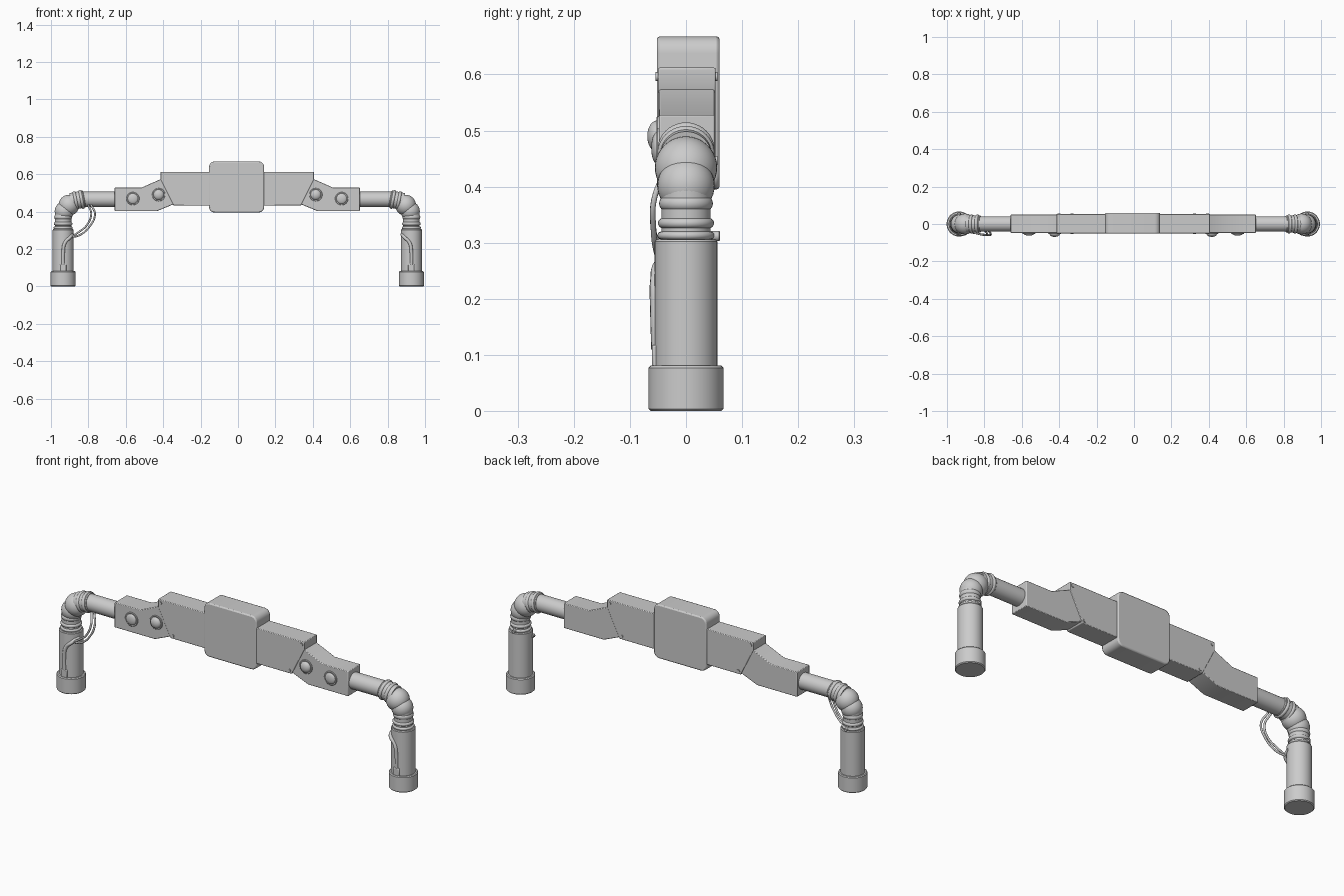
import bpy
import bmesh
import math
from mathutils import Vector

cube = bpy.data.objects.get("Cube")
if cube:
    bpy.data.objects.remove(cube, do_unlink=True)

SHIFT = -0.004  # the pair of arms is centred slightly off x = 0


def add_object(name, bm, angle=35):
    bmesh.ops.recalc_face_normals(bm, faces=bm.faces)
    mesh = bpy.data.meshes.new(name)
    bm.to_mesh(mesh)
    bm.free()
    obj = bpy.data.objects.new(name, mesh)
    bpy.context.collection.objects.link(obj)
    bpy.ops.object.select_all(action='DESELECT')
    bpy.context.view_layer.objects.active = obj
    obj.select_set(True)
    bpy.ops.object.shade_smooth_by_angle(angle=math.radians(angle))
    return obj


def prism(name, outline, y0, y1, bevel):
    """Extrude an x-z outline along y and soften its edges."""
    bm = bmesh.new()
    face = bm.faces.new([bm.verts.new((x, y0, z)) for x, z in outline])
    made = bmesh.ops.extrude_face_region(bm, geom=[face])["geom"]
    moved = [v for v in made if isinstance(v, bmesh.types.BMVert)]
    bmesh.ops.translate(bm, verts=moved, vec=(0, y1 - y0, 0))
    obj = add_object(name, bm)
    mod = obj.modifiers.new("soft_edges", 'BEVEL')
    mod.width = bevel
    mod.segments = 2
    mod.limit_method = 'ANGLE'
    return obj


def lathe(name, profile, origin=(0, 0, 0), axis=(0, 0, 1), steps=40):
    """Spin a radius-height profile around an axis."""
    bm = bmesh.new()
    verts = [bm.verts.new((r, 0, h)) for r, h in profile]
    edges = [bm.edges.new(pair) for pair in zip(verts, verts[1:])]
    bmesh.ops.spin(bm, geom=verts + edges, axis=(0, 0, 1), cent=(0, 0, 0),
                   angle=math.tau, steps=steps)
    bmesh.ops.remove_doubles(bm, verts=bm.verts, dist=0.0001)
    turn = Vector(axis).to_track_quat('Z', 'Y').to_matrix()
    bmesh.ops.rotate(bm, verts=bm.verts, cent=(0, 0, 0), matrix=turn)
    bmesh.ops.translate(bm, verts=bm.verts, vec=origin)
    return add_object(name, bm)


def ring_profile(radius, half, height):
    """Closed rounded band with a bulging rim."""
    arc = [(radius - half + half * math.cos(a), height + half * math.sin(a))
           for a in (math.pi * (i / 8 - 0.5) for i in range(9))]
    return [(0, height - half)] + arc + [(0, height + half)]


def ball(name, center, radius):
    bm = bmesh.new()
    bmesh.ops.create_uvsphere(bm, u_segments=32, v_segments=20, radius=radius)
    bmesh.ops.translate(bm, verts=bm.verts, vec=center)
    return add_object(name, bm)


def cable(name, points, radius):
    data = bpy.data.curves.new(name, 'CURVE')
    data.dimensions = '3D'
    data.bevel_depth = radius
    data.bevel_resolution = 3
    data.use_fill_caps = True
    spline = data.splines.new('BEZIER')
    spline.bezier_points.add(len(points) - 1)
    for bp, co in zip(spline.bezier_points, points):
        bp.co = co
        bp.handle_left_type = bp.handle_right_type = 'AUTO'
    obj = bpy.data.objects.new(name, data)
    bpy.context.collection.objects.link(obj)
    return obj


# Central housing with rounded corners
corner = 0.03
outline = []
for i, (cx, cz) in enumerate([(0.11, 0.638), (-0.125, 0.638),
                              (-0.125, 0.425), (0.11, 0.425)]):
    for k in range(7):
        a = math.pi / 2 * (i + k / 6)
        outline.append((cx + corner * math.cos(a), cz + corner * math.sin(a)))
prism("center_housing", outline, -0.052, 0.06, 0.006)

for side, s in (("left", 1), ("right", -1)):
    def at(x, y, z):
        return (s * x + SHIFT, y, z)

    def mirrored(points):
        return [(s * x + SHIFT, z) for x, z in points]

    # Inner and outer arm plates
    prism(side + "_inner_plate", mirrored([
        (0.12, 0.612), (0.41, 0.612), (0.41, 0.572), (0.34, 0.432),
        (0.12, 0.432)]), -0.05, 0.053, 0.003)
    prism(side + "_outer_plate", mirrored([
        (0.655, 0.528), (0.512, 0.528), (0.408, 0.574), (0.33, 0.52),
        (0.338, 0.44), (0.43, 0.402), (0.655, 0.402)]), -0.048, 0.051, 0.003)

    # Plate screws, passing right through
    for x, z in ((0.396, 0.596), (0.327, 0.447)):
        lathe(side + "_plate_screw",
              [(0, -0.054), (0.008, -0.054), (0.008, 0.056), (0, 0.056)],
              at(x, 0, z), (0, 1, 0), 16)

    # Domed buttons on the front
    for x, z, h in ((0.42, 0.49, 0.021), (0.558, 0.469, 0.014)):
        dome = [(0.028 * math.cos(a), 0.004 + (h - 0.004) * math.sin(a))
                for a in (math.pi / 2 * i / 6 for i in range(6))]
        lathe(side + "_button",
              [(0, -0.004), (0.035, -0.004), (0.035, 0.003), (0.033, 0.005)]
              + dome + [(0, h)], at(x, -0.048, z), (0, -1, 0), 32)

    # Horizontal tube
    lathe(side + "_tube", [(0, 0), (0.041, 0), (0.041, 0.19), (0, 0.19)],
          at(0.835, 0, 0.465), (-s, 0, 0))

    # Elbow balls and the tilted collar
    ball(side + "_lower_elbow", at(0.925, 0, 0.402), 0.051)
    ball(side + "_upper_elbow", at(0.9, 0, 0.434), 0.0555)
    tilt = (-s, 0, 0.2)
    lathe(side + "_collar_sleeve",
          [(0, -0.04), (0.046, -0.04), (0.046, 0.03), (0.042, 0.034), (0, 0.034)],
          at(0.85, 0, 0.461), tilt)
    for h in (-0.014, 0.018):
        lathe(side + "_collar_ring", ring_profile(0.051, 0.009, h),
              at(0.85, 0, 0.461), tilt)

    # Leg with foot cap
    foot = at(0.931, 0, 0)
    lathe(side + "_foot_cap",
          [(0, 0), (0.063, 0), (0.067, 0.004), (0.067, 0.077),
           (0.063, 0.081), (0, 0.081)], foot)
    lathe(side + "_leg",
          [(0, 0.07), (0.056, 0.07), (0.056, 0.302), (0.053, 0.306), (0, 0.306)],
          foot)

    # Ankle-style stack of rings under the elbow
    lathe(side + "_neck", [(0, 0.3), (0.044, 0.3), (0.044, 0.4), (0, 0.4)], foot)
    for r, half, h in ((0.051, 0.007, 0.313), (0.05, 0.009, 0.335),
                       (0.048, 0.014, 0.37)):
        lathe(side + "_neck_ring", ring_profile(r, half, h), foot)

    # Clasp at the back of the neck
    lathe(side + "_clasp",
          [(0, 0), (0.009, 0), (0.009, 0.015), (0.007, 0.017), (0, 0.017)],
          at(0.931, 0.044, 0.312), (0, 1, 0), 16)

    # Hose down the front of the leg, held in a clip
    cable(side + "_leg_hose", [
        at(0.88, -0.01, 0.278), at(0.892, -0.046, 0.264),
        at(0.922, -0.055, 0.232), at(0.931, -0.055, 0.18),
        at(0.931, -0.053, 0.11)], 0.009)
    prism(side + "_hose_clip", mirrored([
        (0.914, 0.078), (0.948, 0.078), (0.948, 0.118), (0.914, 0.118)]),
        -0.061, -0.04, 0.004)

# Loose cables on the right arm only
for start, bow in ((0.8, 0.785), (0.785, 0.765)):
    cable("right_loose_cable", [
        (-start, -0.03, 0.435), (-bow, -0.055, 0.385),
        (-bow - 0.025, -0.058, 0.325), (-0.845, -0.05, 0.285 + bow - 0.775),
        (-0.895, -0.04, 0.262)], 0.005)
